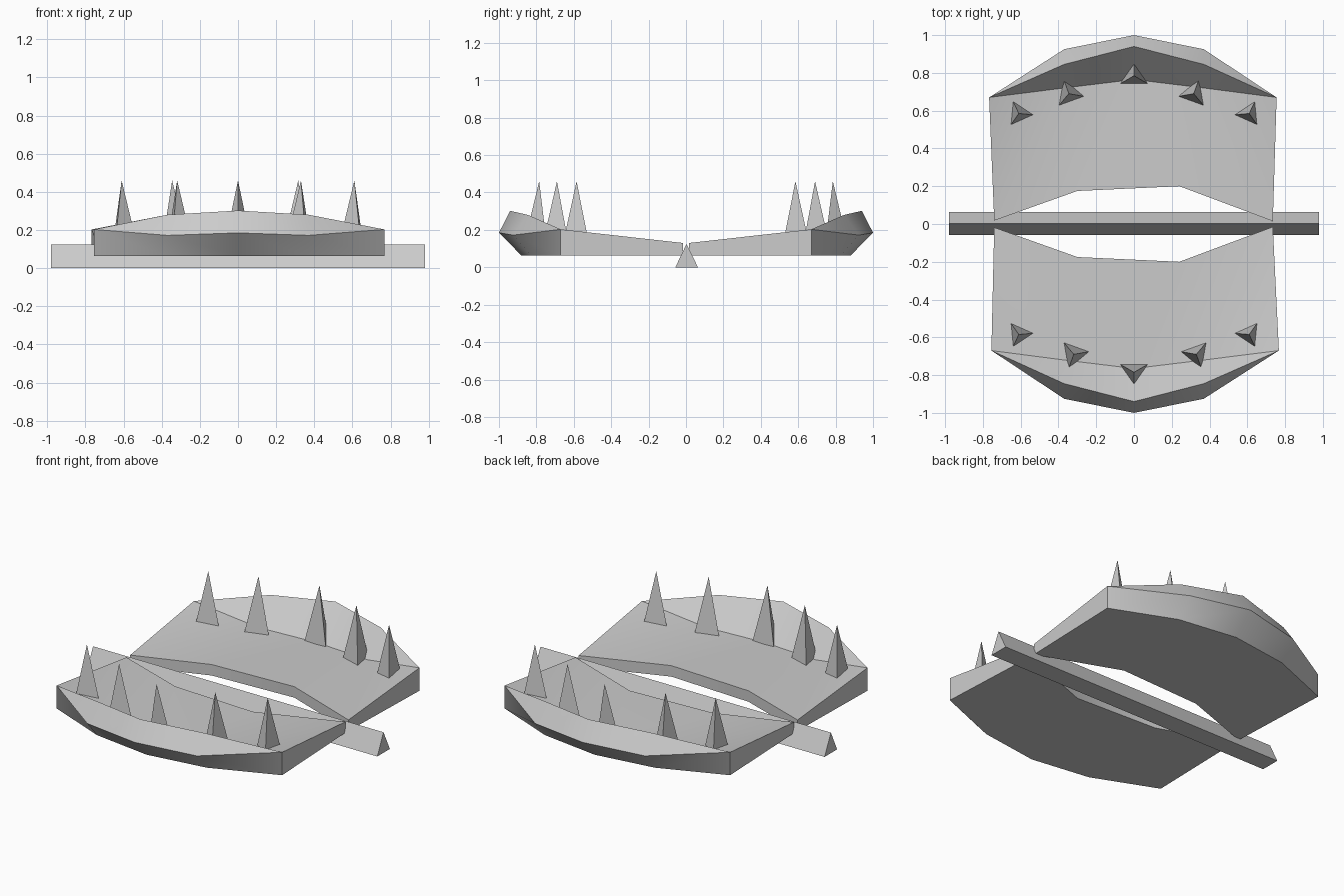
import bpy
import bmesh
from math import radians, sin, cos

cube = bpy.data.objects.get("Cube")
if cube:
    bpy.data.objects.remove(cube)

steel = bpy.data.materials.new("grey_steel")
steel.use_nodes = True
grey = (0.6, 0.6, 0.6, 1)
steel.diffuse_color = grey
steel.node_tree.nodes["Principled BSDF"].inputs["Base Color"].default_value = grey


def finish(bm, name, smooth=False):
    bmesh.ops.remove_doubles(bm, verts=bm.verts, dist=0.0005)
    bmesh.ops.recalc_face_normals(bm, faces=bm.faces)
    mesh = bpy.data.meshes.new(name)
    bm.to_mesh(mesh)
    bm.free()
    mesh.materials.append(steel)
    obj = bpy.data.objects.new(name, mesh)
    bpy.context.collection.objects.link(obj)
    if smooth:
        bpy.ops.object.select_all(action="DESELECT")
        obj.select_set(True)
        bpy.context.view_layer.objects.active = obj
        bpy.ops.object.shade_smooth_by_angle(angle=radians(30))
    return obj


BOTTOM = 0.063
PLATE = 0.13


def build_jaw(name, side):
    """Low plate with a steep raised rim, undercut outside; side is -1 front, 1 back."""
    bm = bmesh.new()
    shift = -0.006 * side

    def vert(x, y, z):
        return bm.verts.new((x, side * y, z))

    def rim_row(mid, shoulder):
        # Each row runs corner, shoulder, middle, shoulder, corner
        left = vert(-0.761 + shift, 0.67, 0.203)
        right = vert(0.761 + shift, 0.67, 0.203)
        return [left, vert(-0.37, *shoulder), vert(0, *mid),
                vert(0.37, *shoulder), right]

    crease = rim_row((0.765, 0.118), (0.72, 0.13))
    crest = rim_row((0.94, 0.302), (0.845, 0.28))
    belt = rim_row((1.0, 0.185), (0.925, 0.172))
    base = rim_row((0.88, BOTTOM), (0.828, BOTTOM))
    base[0].co.z = base[-1].co.z = BOTTOM

    # Arched opening beside the hinge
    arch = [(-0.74, 0.018), (-0.30, 0.175), (0.24, 0.2), (0.735, 0.015)]
    arch_top = [vert(x, y, PLATE) for x, y in arch]
    arch_base = [vert(x, y, BOTTOM) for x, y in arch]

    # Plate top: folded up at the two outer corners
    for i in (0, 1, 3):
        j = min(i, 2)
        bm.faces.new((arch_top[j], crease[i], crease[i + 1], arch_top[j + 1])
                     if i == 1 else
                     (arch_top[0 if i == 0 else 3], crease[i], crease[i + 1]))
    bm.faces.new((arch_top[0], crease[1], arch_top[1]))
    bm.faces.new((arch_top[2], crease[2], crease[3]))
    bm.faces.new((arch_top[2], crease[3], arch_top[3]))

    bm.faces.new(arch_base + base[::-1])
    for upper, lower in ((crease, crest), (crest, belt), (belt, base),
                         (arch_top, arch_base)):
        for i in range(len(upper) - 1):
            bm.faces.new((upper[i], upper[i + 1], lower[i + 1], lower[i]))
    for end in (0, -1):
        bm.faces.new((arch_top[end], crease[end], base[end], arch_base[end]))
    finish(bm, name, smooth=True)


def build_spike(name, x, y, angle):
    """Three-sided tooth with one edge pointing along the angle."""
    bm = bmesh.new()
    tip = bm.verts.new((x, y, 0.46))
    ring = [bm.verts.new((x + 0.087 * cos(radians(angle + k * 120)),
                          y + 0.087 * sin(radians(angle + k * 120)), 0.1))
            for k in range(3)]
    bm.faces.new(ring)
    for k in range(3):
        bm.faces.new((tip, ring[k], ring[(k + 1) % 3]))
    finish(bm, name)


# Hinge bar: triangular prism
bm = bmesh.new()
ends = [[bm.verts.new((x, y, z)) for y, z in ((-0.057, 0), (0.064, 0), (0.003, 0.125))]
        for x in (-0.98, 0.98)]
for end in ends:
    bm.faces.new(end)
for i in range(3):
    j = (i + 1) % 3
    bm.faces.new((ends[0][i], ends[0][j], ends[1][j], ends[1][i]))
finish(bm, "hinge_bar")

# Jaws and their teeth: x, sideways drift between jaws, y, angle
teeth = [(-0.61, 0, 0.585, 115), (-0.332, 0.013, 0.69, 110), (0, 0, 0.785, 90),
         (0.323, 0.007, 0.69, 70), (0.61, 0, 0.585, 65)]
for label, side in (("front", -1), ("back", 1)):
    build_jaw(label + "_jaw", side)
    for n, (x, drift, y, angle) in enumerate(teeth, 1):
        build_spike(f"{label}_spike_{n}", x - side * drift, side * y, side * angle)
